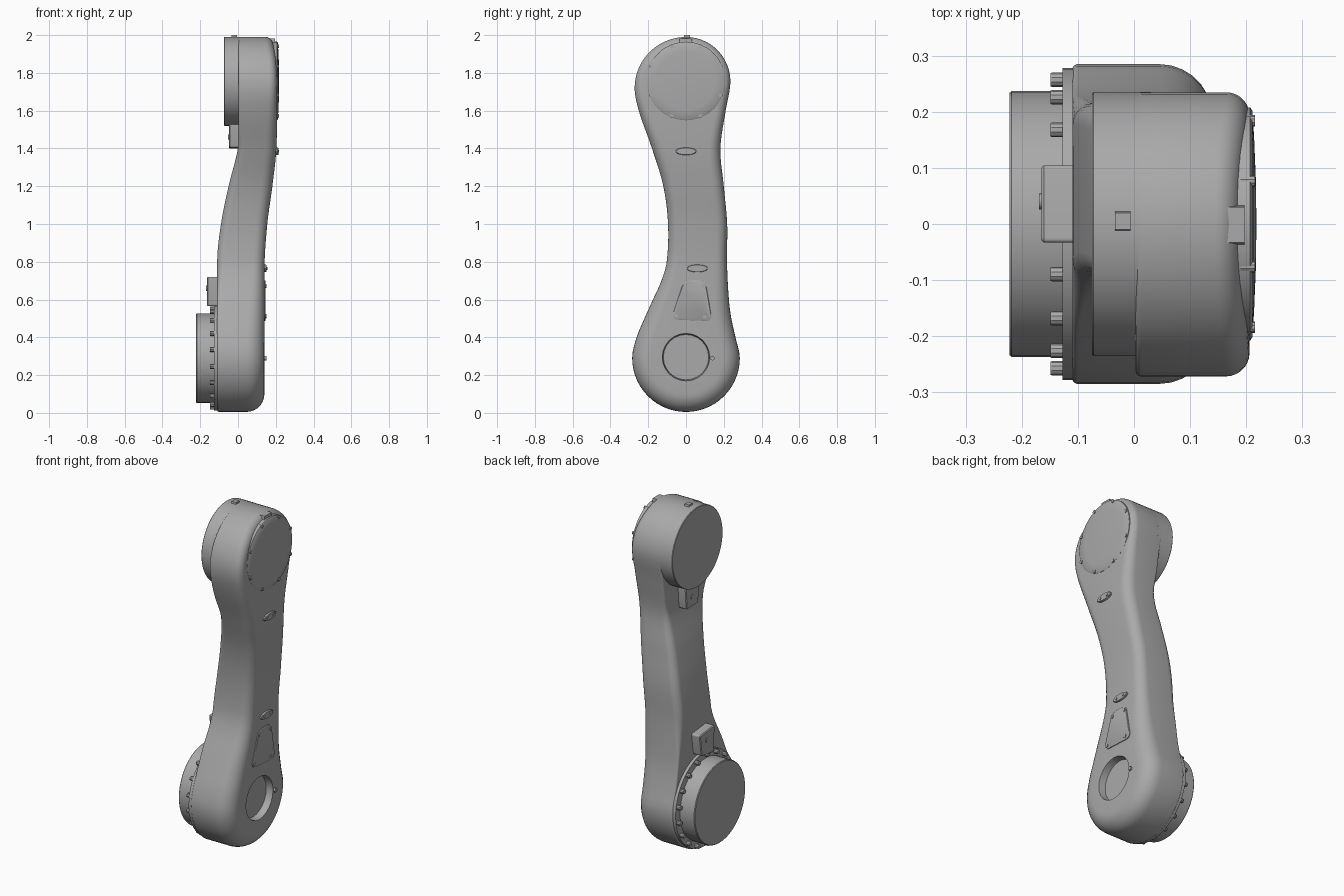
import bpy, bmesh
from math import sin, cos, pi, sqrt, radians
from mathutils import Vector

cube = bpy.data.objects.get("Cube")
if cube:
    bpy.data.objects.remove(cube)

grey = bpy.data.materials.new("cast_grey")
grey.use_nodes = True
tone = (0.4, 0.4, 0.4, 1)
grey.diffuse_color = tone
grey.node_tree.nodes["Principled BSDF"].inputs["Base Color"].default_value = tone


def curve(points):
    """Smooth function of z through (z, value) points."""
    def tangent(i):
        if i in (0, len(points) - 1):
            return 0
        (a, u), (b, v) = points[i - 1], points[i + 1]
        return (v - u) / (b - a)

    def value(z):
        if z <= points[0][0]:
            return points[0][1]
        for i in range(len(points) - 1):
            (a, u), (b, v) = points[i], points[i + 1]
            if z <= b:
                h, t = b - a, (z - a) / (b - a)
                return (u * (1 + 2 * t) * (1 - t) ** 2 + v * t * t * (3 - 2 * t)
                        + h * t * (1 - t) * (tangent(i) * (1 - t) - tangent(i + 1) * t))
        return points[-1][1]
    return value


def shade(obj, angle=32):
    bpy.ops.object.select_all(action='DESELECT')
    obj.select_set(True)
    bpy.context.view_layer.objects.active = obj
    bpy.ops.object.shade_smooth_by_angle(angle=radians(angle))


def make(name, bm):
    bmesh.ops.recalc_face_normals(bm, faces=bm.faces)
    mesh = bpy.data.meshes.new(name)
    bm.to_mesh(mesh)
    bm.free()
    obj = bpy.data.objects.new(name, mesh)
    bpy.context.collection.objects.link(obj)
    mesh.materials.append(grey)
    shade(obj)
    return obj


def bridge(bm, a, b):
    n = len(a)
    for i in range(n):
        bm.faces.new((a[i], a[(i + 1) % n], b[(i + 1) % n], b[i]))


def prism(name, outline, layers):
    """Stack a (y, z) outline along x; layers are (x, scale)."""
    c = sum((Vector(p) for p in outline), Vector((0, 0))) / len(outline)
    bm = bmesh.new()
    rings = []
    for x, s in layers:
        pts = [c + (Vector(p) - c) * s for p in outline]
        rings.append([bm.verts.new((x, p.x, p.y)) for p in pts])
    for a, b in zip(rings, rings[1:]):
        bridge(bm, a, b)
    bm.faces.new(rings[0])
    bm.faces.new(rings[-1])
    return make(name, bm)


def ellipse(y, z, ry, rz=None, n=40):
    rz = rz or ry
    return [(y + ry * cos(2 * pi * i / n), z + rz * sin(2 * pi * i / n)) for i in range(n)]


def rounded(corners, r, steps=5):
    """Round the corners of a polygon with quadratic arcs."""
    out = []
    for i, p in enumerate(corners):
        p, a, b = Vector(p), Vector(corners[i - 1]), Vector(corners[(i + 1) % len(corners)])
        s, e = p + (a - p).normalized() * r, p + (b - p).normalized() * r
        for k in range(steps + 1):
            t = k / steps
            out.append(tuple(s * (1 - t) ** 2 + p * 2 * t * (1 - t) + e * t * t))
    return out


# Arm casing: side outline with rounded ends
LOW, LOW_R, TOP = 0.29, 0.285, 1.99
back_mid = curve([(0.29, 0.285), (0.4, 0.262), (0.5, 0.24), (0.6, 0.227), (0.8, 0.217),
                  (1.0, 0.218), (1.2, 0.2), (1.4, 0.182), (1.6, 0.21), (1.755, 0.235)])
front_mid = curve([(0.29, 0.285), (0.4, 0.262), (0.5, 0.22), (0.6, 0.175), (0.7, 0.13), (0.8, 0.102),
                   (1.0, 0.095), (1.2, 0.12), (1.4, 0.18), (1.6, 0.25), (1.72, 0.272)])


def half_width(z, mid, top_z, top_w):
    if z < LOW:
        return sqrt(max(0, LOW_R ** 2 - (z - LOW) ** 2))
    if z > top_z:
        return top_w * sqrt(max(0, 1 - ((z - top_z) / (TOP - top_z)) ** 2))
    return mid(z)


x_low = curve([(0.8, -0.11), (1.0, -0.09), (1.2, -0.05), (1.4, 0), (1.5, 0.003)])
x_high = curve([(0.75, 0.14), (1.0, 0.155), (1.2, 0.182), (1.4, 0.203), (1.7, 0.206),
                (1.85, 0.202), (2.0, 0.185)])
fillet = curve([(0.3, 0.095), (0.8, 0.06), (1.4, 0.06), (1.8, 0.04)])
back_fillet = curve([(0.55, 0.01), (0.8, 0.04), (1.3, 0.04), (1.55, 0.01)])

N = 22
start = LOW - LOW_R
rows = [LOW - LOW_R * cos(pi / 2 * i / 14) for i in range(1, 14)]
rows += [LOW + (1.74 - LOW) * i / 44 for i in range(45)]
rows += [1.74 + 0.25 * sin(pi / 2 * i / 14) for i in range(1, 14)]
outline = [Vector((0, start))]
outline += [Vector((half_width(z, back_mid, 1.755, 0.235), z)) for z in rows]
outline += [Vector((0, TOP))]
outline += [Vector((-half_width(z, front_mid, 1.72, 0.272), z)) for z in reversed(rows)]
count = len(outline)

bm = bmesh.new()
rings = []
arc = [pi / 2 * k / 7 for k in range(8)]
for side, angles in ((0, arc[::-1]), (1, arc)):
    for a in angles:
        ring = []
        for i, p in enumerate(outline):
            d = (outline[(i + 1) % count] - outline[i - 1]).normalized()
            inward = Vector((-d.y, d.x))
            r = (fillet if side else back_fillet)(p.y)
            q = p + inward * r * (1 - cos(a))
            edge = r * (1 - sin(a))
            x = x_high(q.y) - edge if side else x_low(q.y) + edge
            ring.append(bm.verts.new((x, q.x, q.y)))
        rings.append(ring)
for a, b in zip(rings, rings[1:]):
    bridge(bm, a, b)
for ring in (rings[0], rings[-1]):
    half = count // 2
    for i in range(half):
        quad = [ring[i], ring[i + 1], ring[(count - i - 1) % count], ring[(count - i) % count]]
        bm.faces.new(list(dict.fromkeys(quad)))
casing = make("arm_casing", bm)

# Round recess on the lower joint
cutter = prism("recess_cutter", ellipse(0, 0.295, 0.12, n=24), [(0.1, 1), (0.16, 1.07)])
cutter.hide_render = True
cut = casing.modifiers.new("recess", 'BOOLEAN')
cut.object = cutter
cut.solver = 'EXACT'
bpy.context.view_layer.objects.active = casing
bpy.ops.object.modifier_apply(modifier="recess")
bpy.data.objects.remove(cutter)
shade(casing)

# Lower mounting flange with its ring of bolts
prism("lower_flange_plate", ellipse(0, LOW, 0.278, n=56), [(-0.127, 1), (-0.1, 1)])
prism("lower_flange", ellipse(0, LOW, 0.237, n=48), [(-0.222, 0.985), (-0.218, 1), (-0.1, 1)])
for i in range(18):
    a = 2 * pi * (i + 0.5) / 18
    spot = ellipse(0.261 * cos(a), LOW + 0.261 * sin(a), 0.013, n=10)
    prism("flange_bolt", spot, [(-0.149, 0.9), (-0.146, 1), (-0.12, 1)])

# Upper mounting flange and its locating lug
prism("upper_flange", ellipse(0, 1.755, 0.235, n=48), [(-0.075, 0.99), (-0.072, 1), (0.03, 1)])
prism("locating_lug", [(-0.017, 1.96), (0.028, 1.96), (0.02, 2.0), (-0.01, 2.0)],
      [(-0.034, 1), (-0.006, 1)])

# Connector boxes beside both flanges
lower_box = [(-0.022, 0.565), (0.088, 0.58), (0.106, 0.705), (-0.034, 0.72)]
prism("lower_connector", rounded(lower_box, 0.01), [(-0.165, 0.94), (-0.16, 1), (-0.1, 1)])
prism("lower_connector_port", ellipse(0.04, 0.66, 0.014, n=14), [(-0.169, 1), (-0.15, 1)])
upper_box = [(-0.045, 1.405), (0.06, 1.4), (0.07, 1.53), (-0.06, 1.53)]
prism("upper_connector", rounded(upper_box, 0.01), [(-0.048, 0.94), (-0.043, 1), (0.03, 1)])
prism("upper_connector_port", ellipse(0.01, 1.46, 0.014, n=14), [(-0.052, 1), (-0.03, 1)])

# Domed upper cover with bolts and a top tab
prism("upper_cover", ellipse(0, 1.757, 0.208, n=48),
      [(0.17, 1), (0.207, 1), (0.211, 0.97), (0.214, 0.75), (0.217, 0.4), (0.218, 0.1)])
for i in range(8):
    a = pi / 8 + i * pi / 4
    spot = ellipse(0.199 * cos(a), 1.757 + 0.199 * sin(a), 0.01, n=10)
    prism("cover_bolt", spot, [(0.19, 1), (0.216, 1)])
prism("cover_tab", [(-0.038, 1.95), (0.035, 1.95), (0.03, 1.982), (-0.033, 1.982)],
      [(0.16, 1), (0.197, 1)])

# Access panel with corner screws
panel = [(-0.078, 0.495), (0.14, 0.485), (0.102, 0.7), (-0.012, 0.7)]
prism("access_panel", rounded(panel, 0.04), [(0.12, 1), (0.144, 1), (0.146, 0.97)])
for y, z in ((-0.05, 0.513), (0.1, 0.508), (0.092, 0.672), (-0.005, 0.672)):
    prism("panel_screw", ellipse(y, z, 0.01, n=10), [(0.13, 1), (0.15, 1)])

# Oval cleats, each with two screws
for y, z in ((0.06, 0.765), (0, 1.385)):
    x = x_high(z)
    prism("oval_cleat", ellipse(y, z, 0.056, 0.02, n=24), [(x - 0.02, 1), (x + 0.008, 1), (x + 0.011, 0.92)])
    for dy in (-0.027, 0.027):
        prism("cleat_screw", ellipse(y + dy, z, 0.008, n=10), [(x, 1), (x + 0.015, 1)])

# Plug beside the recess
prism("side_plug", ellipse(0.14, 0.29, 0.012, n=12), [(0.13, 1), (0.15, 1)])
